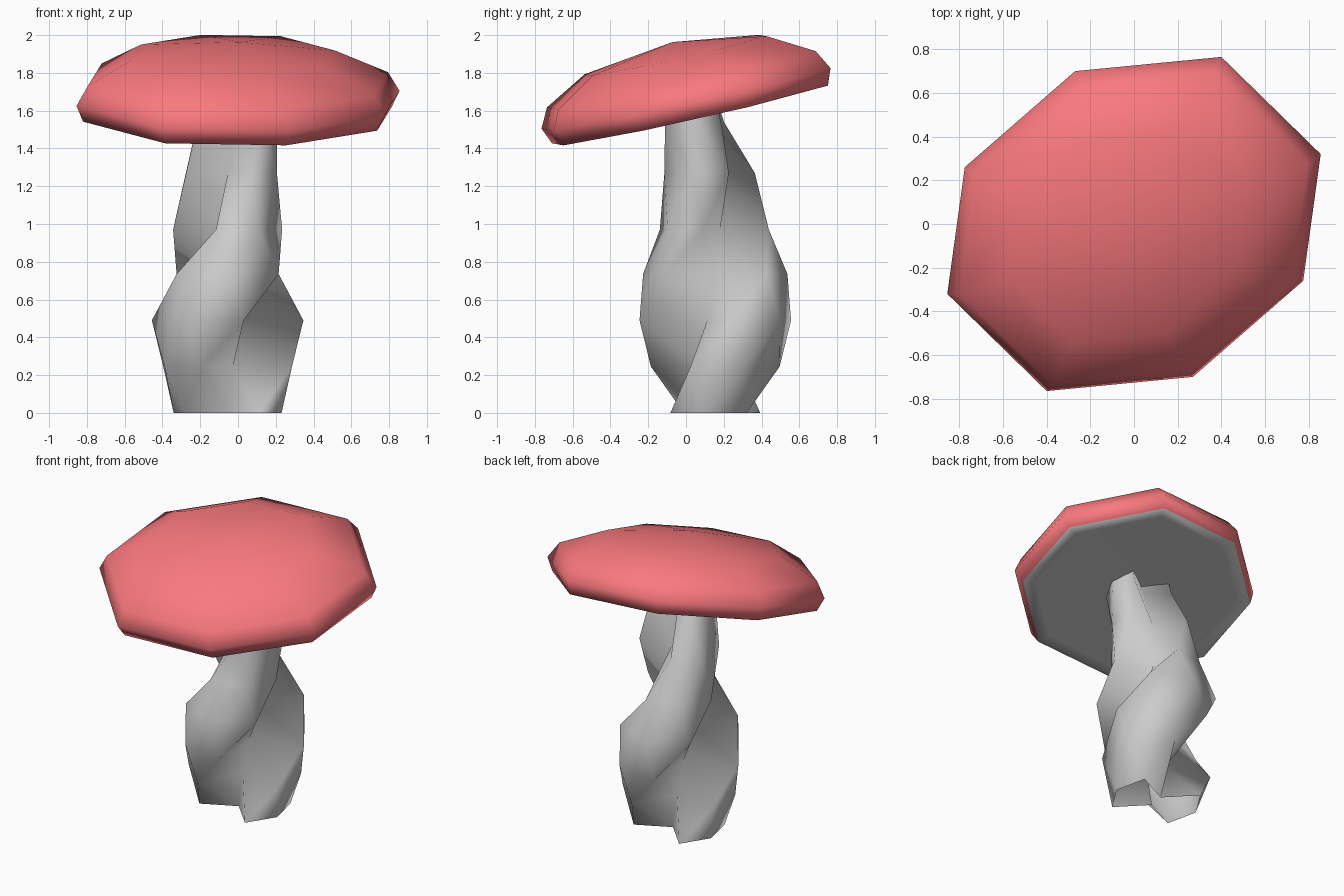
import bpy
from math import radians, cos, sin

if "Cube" in bpy.data.objects:
    bpy.data.objects.remove(bpy.data.objects["Cube"])


def skin(name, rings, tip=None, base=None):
    """Bridge equal rings into a smooth mesh, with optional end points."""
    n = len(rings[0])
    verts = [v for r in rings for v in r]
    faces = []
    for k in range(len(rings) - 1):
        for i in range(n):
            a, b = k * n + i, k * n + (i + 1) % n
            c, d = b + n, a + n
            faces += [(a, b, d), (b, c, d)]   # short diagonal keeps the twist clean
    if tip:
        t, o = len(verts), (len(rings) - 1) * n
        verts.append(tip)
        faces += [(o + i, o + (i + 1) % n, t) for i in range(n)]
    if base:
        b = len(verts)
        verts.append(base)
        faces += [((i + 1) % n, i, b) for i in range(n)]
    me = bpy.data.meshes.new(name)
    me.from_pydata(verts, [], faces)
    me.shade_smooth()
    ob = bpy.data.objects.new(name, me)
    bpy.context.collection.objects.link(ob)
    return ob


# Stem: eight-sided section pinched on two opposite sides, twisted upward
# (height, radius, twist, centre x, centre y)
levels = [(0, .29, 0, -.055, .155), (.245, .365, 34, -.055, .155),
          (.49, .41, 67, -.055, .155), (.735, .382, 100, -.055, .155),
          (.97, .295, 133, -.055, .15), (1.27, .26, 168, -.035, .125),
          (1.54, .21, 187, -.005, .045), (1.70, .20, 190, 0, .01)]
rings = []
for z, r, twist, cx, cy in levels:
    ring = []
    for i in range(8):
        a = radians(-10 + twist + 45 * i)
        q = r * (.19 if i in (2, 6) else 1)
        ring.append((cx + q * cos(a), cy + q * sin(a), z))
    rings.append(ring)
skin("stem", rings)

# Cap: uneven octagon stacked along a tilted axis
half = [(.855, .32), (.40, .765), (-.27, .70), (-.775, .26)]
outline = half + [(-x, -y) for x, y in half]
AX, AY, RIM = -.039, .2295, 1.665


def tilt(x, y, h):
    x, y = x - AX * (h - RIM), y - AY * (h - RIM)
    return (x, y, h + AX * x + AY * y)


# (scale, height, x shift) from the underside, round the rim, to the top
layers = [(.84, 1.58, 0), (.955, 1.575, 0), (1, 1.665, 0), (.93, 1.772, -.005), (.63, 1.905, -.035)]
cap_rings = [[tilt(x * s + dx, y * s, h) for x, y in outline] for s, h, dx in layers]
cap = skin("cap", cap_rings, tip=tilt(0, 0, 1.98), base=tilt(0, 0, 1.58))

# Pink top, grey underside
for name, col in (("cap_pink", (.95, .19, .21, 1)), ("underside_grey", (.8, .8, .8, 1))):
    m = bpy.data.materials.new(name)
    m.diffuse_color = col
    m.use_nodes = True
    m.node_tree.nodes["Principled BSDF"].inputs["Base Color"].default_value = m.diffuse_color
    cap.data.materials.append(m)
polys = list(cap.data.polygons)
for p in polys[:16] + polys[-8:]:
    p.material_index = 1
